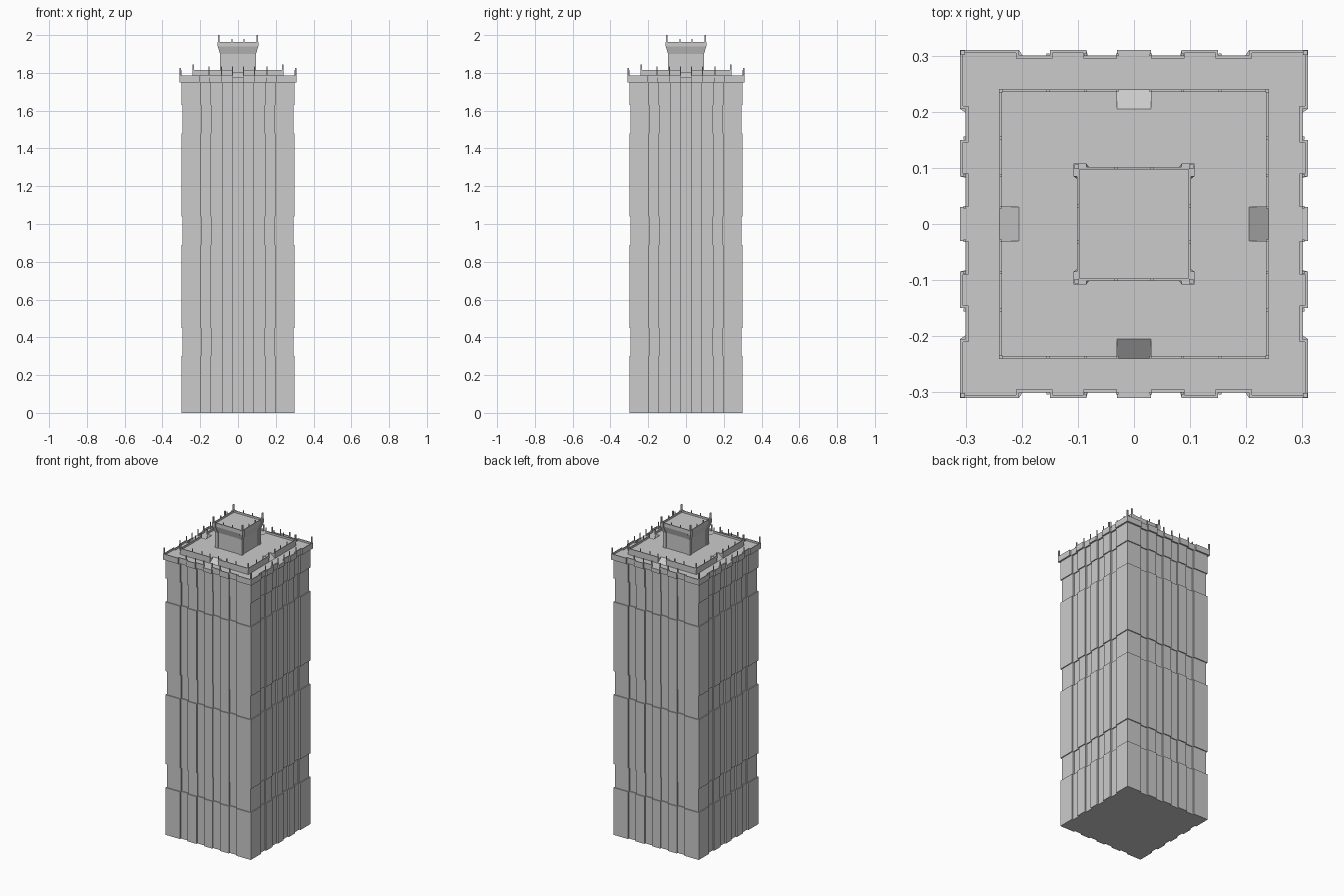
import bpy, bmesh, math

if "Cube" in bpy.data.objects:
    bpy.data.objects.remove(bpy.data.objects["Cube"])

def make(name, bm):
    bmesh.ops.recalc_face_normals(bm, faces=bm.faces)
    me = bpy.data.meshes.new(name)
    bm.to_mesh(me)
    bm.free()
    ob = bpy.data.objects.new(name, me)
    bpy.context.collection.objects.link(ob)
    return ob

def rot(pts, k):
    for _ in range(k):
        pts = [(-y, x) for x, y in pts]
    return pts

def ring(quarter):
    return [p for k in range(4) for p in rot(quarter, k)]

def mirrored(half):
    # complete a corner path by reflecting it across the corner diagonal
    tail = [(-y, -x) for x, y in reversed(half)]
    return half + (tail[1:] if tail[0] == half[-1] else tail)

def add_loft(bm, levels):
    # levels: (outline, scale, z), closed at both ends
    loops = [[bm.verts.new((x * s, y * s, z)) for x, y in pts] for pts, s, z in levels]
    for a, b in zip(loops, loops[1:]):
        n = len(a)
        for i in range(n):
            bm.faces.new((a[i], a[(i + 1) % n], b[(i + 1) % n], b[i]))
    bm.faces.new(loops[0][::-1])
    bm.faces.new(loops[-1])

def loft(name, levels):
    bm = bmesh.new()
    add_loft(bm, levels)
    return make(name, bm)

def walls(name, outer, inner, z0, z1):
    # four corner pieces of parapet between two paths
    bm = bmesh.new()
    for k in range(4):
        pts = rot(outer + inner[::-1], k)
        add_loft(bm, [(pts, 1, z0), (pts, 1, z1)])
    return make(name, bm)

def posts(name, spots, z0, z1, w):
    bm = bmesh.new()
    for k in range(4):
        for x, y in rot(spots, k):
            sq = [(x - w, y - w), (x + w, y - w), (x + w, y + w), (x - w, y + w)]
            add_loft(bm, [(sq, 1, z0), (sq, 1, z1)])
    return make(name, bm)

H, D = 0.31, 0.01

def corner_path(t=0):
    # one corner of the fluted outline, offset inward by t
    a, b = -(H - t), -(H - D - t)
    p, q, r = 0.085 + t, 0.15 - t, 0.205 + t
    return mirrored([(.03, b), (p, b), (p, a), (q, a), (q, b), (r, b), (r, a), (-a, a)])

# fluted shaft with three set-back bands and the crown
q = corner_path()
outline = ring([(.03, -H)] + q + [(H, -.03)])
S1, S2 = 0.30 / H, 0.294 / H
levels = [(outline, S1, 0)]
for z in (0.30, 0.89, 1.48):
    levels += [(outline, S1, z), (outline, S2, z), (outline, S2, z + .15), (outline, S1, z + .15)]
levels += [(outline, S1, 1.75), (outline, 1, 1.75), (outline, 1, 1.775)]
loft("tower_shaft", levels)
walls("crown_parapet", q, corner_path(.005), 1.775, 1.787)
posts("crown_corner_posts", [(.305, -.305)], 1.775, 1.825, .004)
side = [(x * s, 1) for x in (.03, .087, .153) for s in (1, -1)]
posts("crown_posts", [(x, -.3015) for x, _ in side], 1.775, 1.815, .0025)

# upper terrace with a notch in each side
T = 0.24
terrace = ring(mirrored([(.03, -.205), (.03, -T), (T, -T)]))
loft("terrace", [(terrace, 1, 1.775), (terrace, 1, 1.802)])
walls("terrace_parapet", mirrored([(.03, -T), (T, -T)]),
      mirrored([(.03, -T + .005), (T - .005, -T + .005)]), 1.802, 1.814)
posts("terrace_corner_posts", [(.2375, -.2375)], 1.80, 1.845, .0035)
posts("terrace_posts", [(x, -.2375) for x, _ in side], 1.80, 1.835, .0025)

# ramps leading down through the notches
bm = bmesh.new()
for k in range(4):
    foot = rot([(-.03, -T), (.03, -T), (.03, -.205), (-.03, -.205)], k)
    v = [bm.verts.new((x, y, 1.775)) for x, y in foot]
    t = [bm.verts.new((x, y, 1.802)) for x, y in foot[2:]]
    for f in ((v[3], v[2], v[1], v[0]), (v[0], v[1], t[0], t[1]), (v[1], v[2], t[0]),
              (v[3], v[0], t[1]), (v[2], v[3], t[1], t[0])):
        bm.faces.new(f)
make("ramps", bm)

# rooftop cabin, flared at the top with corner piers
C, P = 0.102, 0.1075
pier = mirrored([(.085, -C), (.085, -P), (P, -P)])
cabin = ring(pier)
loft("cabin", [(cabin, .88, 1.80), (cabin, .88, 1.90), (cabin, 1, 1.94), (cabin, 1, 1.952)])
I = 0.097
walls("cabin_parapet", [(0, -C)] + pier + [(C, 0)], [(0, -I), (I, -I), (I, 0)], 1.952, 1.964)
posts("cabin_corner_posts", [(.102, -.102)], 1.95, 2.0, .004)
posts("cabin_posts", [(.032, -.0995), (-.032, -.0995)], 1.95, 1.98, .0025)
